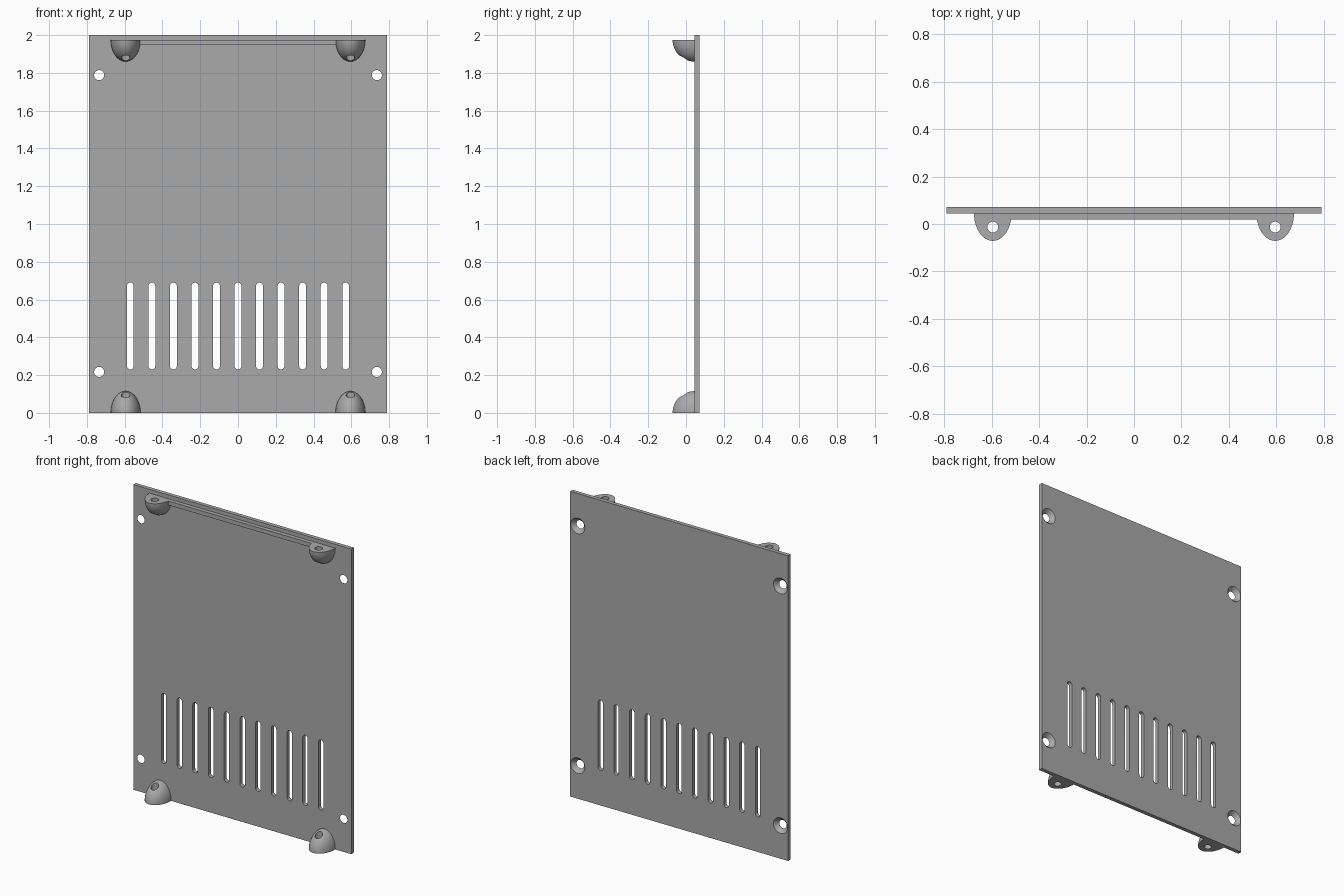
import bpy, bmesh
from math import radians, pi
from mathutils import Matrix, Vector

cube = bpy.data.objects.get("Cube")
if cube:
    bpy.data.objects.remove(cube, do_unlink=True)

grey = bpy.data.materials.new("plain grey")
grey.use_nodes = True
grey.diffuse_color = (0.4, 0.4, 0.4, 1)
grey.node_tree.nodes["Principled BSDF"].inputs["Base Color"].default_value = (0.4, 0.4, 0.4, 1)

FRONT, BACK = 0.045, 0.071          # plate faces along y
TO_Y = Matrix.Rotation(radians(-90), 4, 'X')


def make_object(name, bm):
    bmesh.ops.recalc_face_normals(bm, faces=bm.faces)
    mesh = bpy.data.meshes.new(name)
    bm.to_mesh(mesh)
    bm.free()
    mesh.materials.append(grey)
    obj = bpy.data.objects.new(name, mesh)
    bpy.context.collection.objects.link(obj)
    return obj


def add_box(bm, low, high):
    low, high = Vector(low), Vector(high)
    bmesh.ops.create_cube(bm, size=1, matrix=Matrix.Translation((low + high) / 2)
                          @ Matrix.Diagonal(high - low).to_4x4())


def add_cone(bm, r1, r2, depth, matrix):
    bmesh.ops.create_cone(bm, cap_ends=True, segments=32, radius1=r1, radius2=r2,
                          depth=depth, matrix=matrix)


def add_slot(bm, x, bottom, top, r):
    # Upright outline with round ends, pushed through the plate
    steps = 10
    points = []
    for z, start in ((top - r, 0), (bottom + r, pi)):
        for i in range(steps + 1):
            arm = Matrix.Rotation(start + pi * i / steps, 2) @ Vector((r, 0))
            points.append((x + arm.x, FRONT - 0.02, z + arm.y))
    face = bm.faces.new([bm.verts.new(p) for p in points])
    side = bmesh.ops.extrude_face_region(bm, geom=[face])
    verts = [v for v in side["geom"] if isinstance(v, bmesh.types.BMVert)]
    bmesh.ops.translate(bm, verts=verts, vec=(0, 0.07, 0))


def activate(obj):
    bpy.ops.object.select_all(action='DESELECT')
    obj.select_set(True)
    bpy.context.view_layer.objects.active = obj


def cut(obj, cutter):
    activate(obj)
    mod = obj.modifiers.new("cut", 'BOOLEAN')
    mod.operation, mod.solver, mod.object = 'DIFFERENCE', 'EXACT', cutter
    bpy.ops.object.modifier_apply(modifier=mod.name)
    bpy.data.objects.remove(cutter, do_unlink=True)
    bpy.ops.object.shade_smooth_by_angle(angle=radians(30))


# Flat panel with vent slots and countersunk corner holes
bm = bmesh.new()
add_box(bm, (-0.79, FRONT, 0), (0.79, BACK, 2))
panel = make_object("panel", bm)

bm = bmesh.new()
for i in range(-5, 6):
    add_slot(bm, i * 0.114, 0.23, 0.69, 0.018)
for x in (-0.735, 0.735):
    for z in (0.217, 1.788):
        place = Matrix.Translation((x, (FRONT + BACK) / 2, z)) @ TO_Y
        add_cone(bm, 0.022, 0.056, 0.036, place)
cut(panel, make_object("panel_cutter", bm))


# Quarter-dome lugs with an upright screw hole
def make_lug(name, x, z, up):
    bm = bmesh.new()
    bmesh.ops.create_uvsphere(bm, u_segments=48, v_segments=32, radius=1,
                              matrix=Matrix.Diagonal((0.079, 0.116, 0.115, 1)))
    for point, normal in (((0, 0, 0), (0, 0, -up)), ((0, 0.005, 0), (0, 1, 0))):
        geom = bm.verts[:] + bm.edges[:] + bm.faces[:]
        result = bmesh.ops.bisect_plane(bm, geom=geom, dist=1e-5, plane_co=point,
                                        plane_no=normal, clear_outer=True)
        rim = [e for e in result["geom_cut"] if isinstance(e, bmesh.types.BMEdge)]
        bmesh.ops.holes_fill(bm, edges=rim)
    bmesh.ops.translate(bm, verts=bm.verts, vec=(x, FRONT, z))
    lug = make_object(name, bm)

    bm = bmesh.new()
    add_cone(bm, 0.023, 0.023, 0.4, Matrix.Translation((x, -0.013, z)))
    cut(lug, make_object(name + "_cutter", bm))


for side, x in (("right", -0.595), ("left", 0.595)):
    make_lug("lower_lug_" + side, x, 0, 1)
    make_lug("upper_lug_" + side, x, 1.975, -1)

# Rail joining the upper lugs
bm = bmesh.new()
add_box(bm, (-0.53, 0.019, 1.948), (0.53, FRONT + 0.005, 1.975))
make_object("upper_rail", bm)
